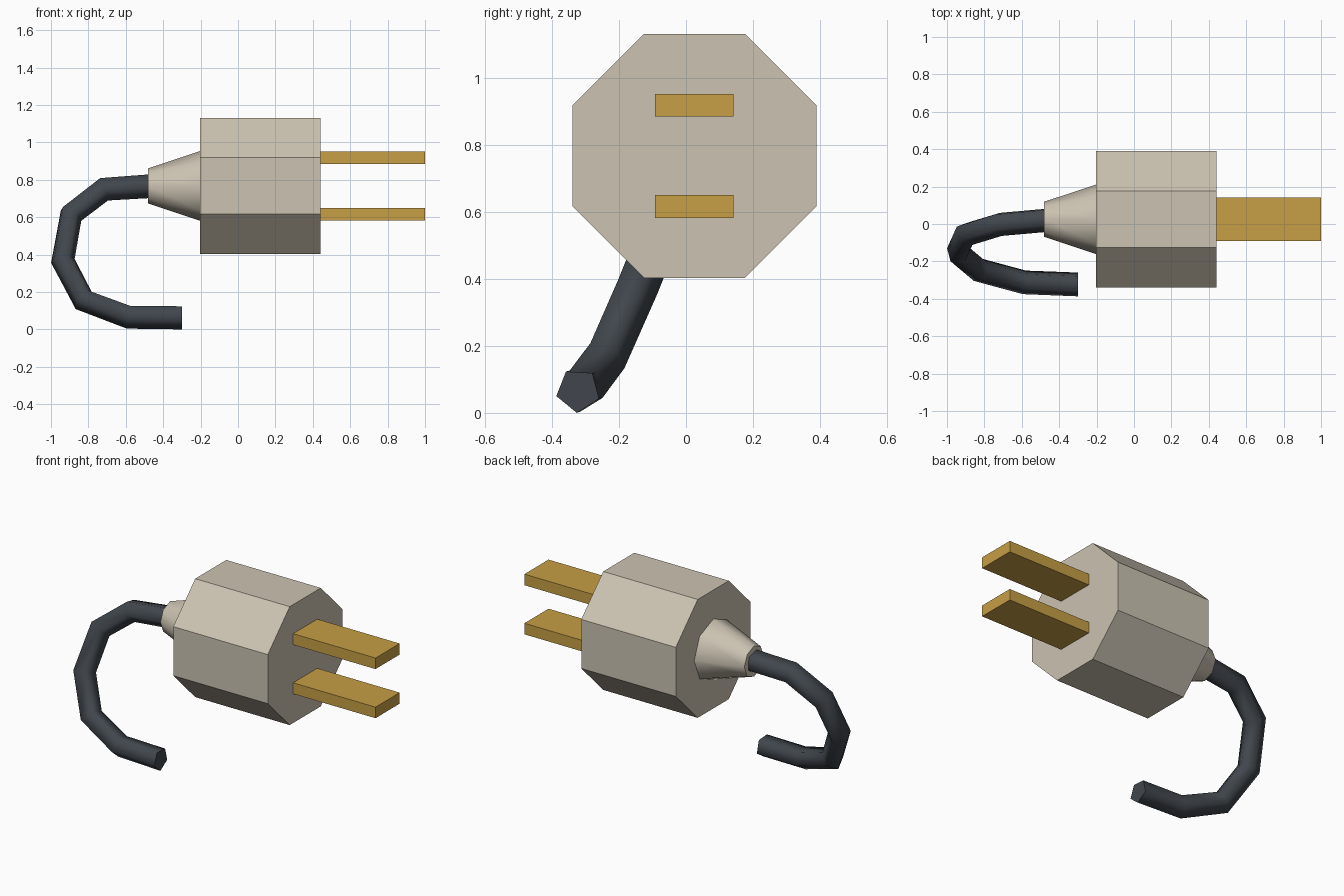
import bpy, math
from math import cos, sin, pi, radians
from mathutils import Vector

if "Cube" in bpy.data.objects:
    bpy.data.objects.remove(bpy.data.objects["Cube"])


def material(name, rgb):
    m = bpy.data.materials.new(name)
    m.diffuse_color = (*rgb, 1)
    m.use_nodes = True
    m.node_tree.nodes["Principled BSDF"].inputs["Base Color"].default_value = m.diffuse_color
    return m


BEIGE = material("warm beige plastic", (0.60, 0.545, 0.445))
BRASS = material("brass", (0.57, 0.345, 0.06))
DARK = material("dark grey rubber", (0.052, 0.062, 0.074))
CY, CZ = 0.025, 0.767  # plug axis


def loft(name, rings, mat, smooth=None):
    """Skin a list of equal-sized vertex rings and cap both ends."""
    n = len(rings[0])
    verts = [v for r in rings for v in r]
    faces = [(i * n + j, i * n + (j + 1) % n, (i + 1) * n + (j + 1) % n, (i + 1) * n + j)
             for i in range(len(rings) - 1) for j in range(n)]
    last = (len(rings) - 1) * n
    faces += [tuple(reversed(range(n))), tuple(range(last, last + n))]
    me = bpy.data.meshes.new(name)
    me.from_pydata(verts, [], faces)
    me.materials.append(mat)
    ob = bpy.data.objects.new(name, me)
    bpy.context.collection.objects.link(ob)
    bpy.ops.object.select_all(action='DESELECT')
    ob.select_set(True)
    bpy.context.view_layer.objects.active = ob
    # Consistent outward normals
    bpy.ops.object.mode_set(mode='EDIT')
    bpy.ops.mesh.select_all(action='SELECT')
    bpy.ops.mesh.normals_make_consistent(inside=False)
    bpy.ops.object.mode_set(mode='OBJECT')
    if smooth:
        bpy.ops.object.shade_smooth_by_angle(angle=radians(smooth))
    return ob


def x_ring(x, r, n, start=0.0):
    return [Vector((x, CY + r * cos(start + 2 * pi * k / n), CZ + r * sin(start + 2 * pi * k / n)))
            for k in range(n)]


# Octagonal plug body
R = 0.364 / cos(pi / 8)
loft("plug_body", [x_ring(-0.203, R, 8, pi / 8), x_ring(0.44, R, 8, pi / 8)], BEIGE)

# Tapered strain relief
loft("strain_relief", [x_ring(-0.48, 0.094, 8), x_ring(-0.20, 0.187, 8)], BEIGE, 60)

# Two flat prongs
for side, z in (("upper", 0.918), ("lower", 0.616)):
    rings = [[Vector((x, CY + sy * 0.117, z + sz * 0.034))
              for sy, sz in ((-1, -1), (1, -1), (1, 1), (-1, 1))] for x in (0.42, 1.0)]
    loft(side + "_prong", rings, BRASS)

# Five-sided cable curling back under the plug
path = [Vector(p) for p in (
    (-0.46, 0.025, 0.768), (-0.72, 0.002, 0.75), (-0.895, -0.052, 0.616),
    (-0.938, -0.15, 0.374), (-0.825, -0.245, 0.16), (-0.582, -0.311, 0.07),
    (-0.30, -0.322, 0.067))]
side_dir = Vector((0, 0.896, -0.445))  # normal of the curl's plane
rings = []
for i, p in enumerate(path):
    a = (p - path[i - 1]).normalized() if i else Vector((-1, 0, 0))
    b = (path[i + 1] - p).normalized() if i < len(path) - 1 else Vector((1, 0, 0))
    if i == len(path) - 1:
        a = b
    t = (a + b).normalized()
    s = (side_dir - t * side_dir.dot(t)).normalized()
    u = t.cross(s)
    rings.append([p + 0.067 * (s * cos(radians(-67 + 72 * k)) + u * sin(radians(-67 + 72 * k)))
                  for k in range(5)])
loft("cable", rings, DARK, 80)
